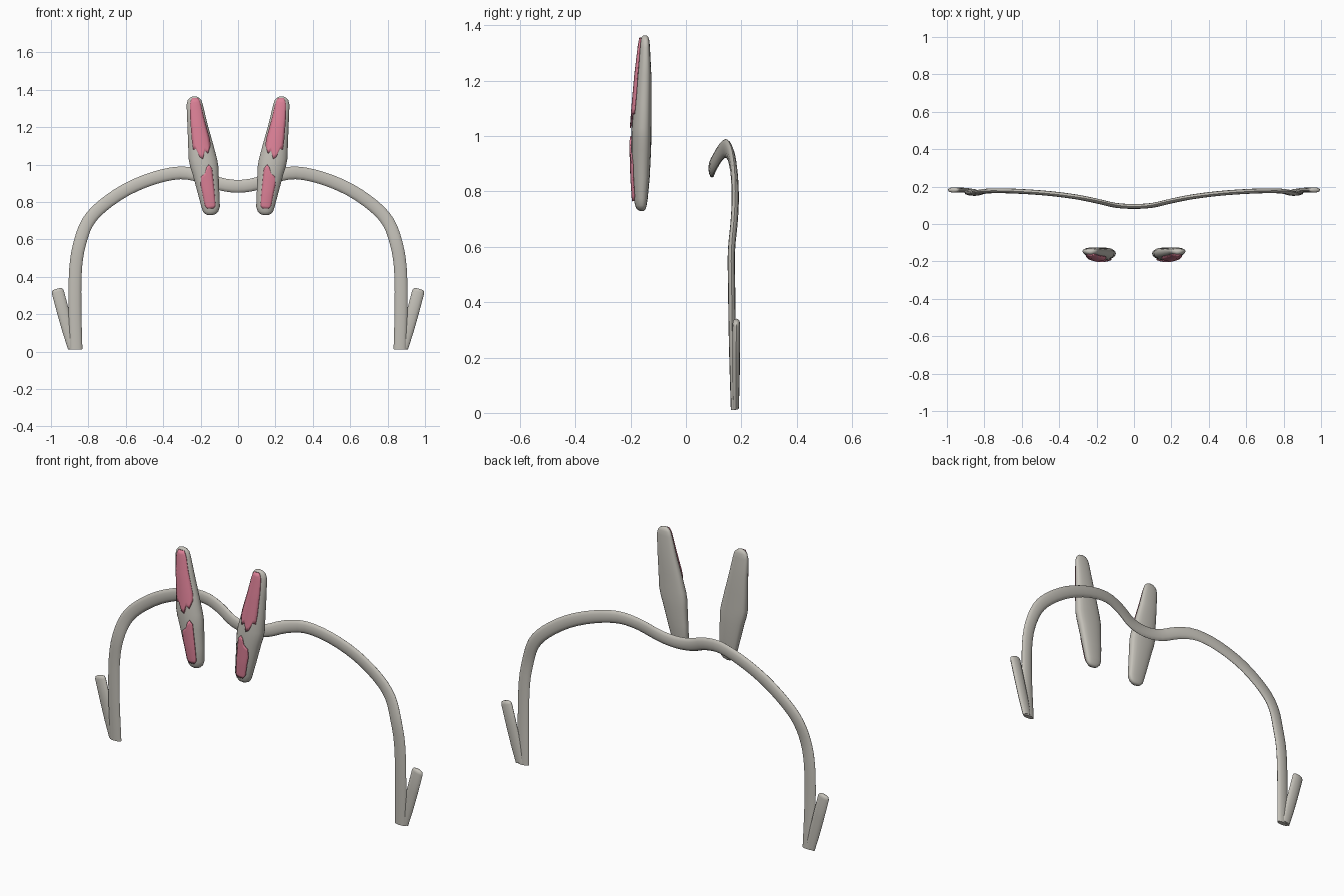
import bpy, bmesh, math
from mathutils import Vector

if "Cube" in bpy.data.objects:
    bpy.data.objects.remove(bpy.data.objects["Cube"])

def material(name, rgb):
    m = bpy.data.materials.new(name)
    m.diffuse_color = (*rgb, 1)
    m.use_nodes = True
    m.node_tree.nodes["Principled BSDF"].inputs["Base Color"].default_value = m.diffuse_color
    return m

GREY = material("warm_grey", (0.55, 0.53, 0.48))
PINK = material("pink", (0.72, 0.22, 0.31))

def finish(name, bm, mat, angle=50):
    bmesh.ops.recalc_face_normals(bm, faces=bm.faces)
    me = bpy.data.meshes.new(name)
    bm.to_mesh(me)
    bm.free()
    ob = bpy.data.objects.new(name, me)
    bpy.context.collection.objects.link(ob)
    me.materials.append(mat)
    bpy.ops.object.select_all(action='DESELECT')
    bpy.context.view_layer.objects.active = ob
    ob.select_set(True)
    bpy.ops.object.shade_smooth_by_angle(angle=math.radians(angle))
    return ob

def loft(bm, rings):
    """Skin a list of point rings and close both ends."""
    rows = [[bm.verts.new(p) for p in r] for r in rings]
    n = len(rows[0])
    for a, b in zip(rows, rows[1:]):
        for i in range(n):
            j = (i + 1) % n
            bm.faces.new((a[i], a[j], b[j], b[i]))
    bm.faces.new(rows[0])
    bm.faces.new(rows[-1])

def smooth_path(pts, steps=3):
    """Catmull-Rom through the points."""
    p = [pts[0] * 2 - pts[1]] + pts + [pts[-1] * 2 - pts[-2]]
    out = []
    for i in range(1, len(p) - 2):
        a, b, c, d = p[i - 1:i + 3]
        for s in range(steps):
            t = s / steps
            out.append(0.5 * (2 * b + (c - a) * t + (2 * a - 5 * b + 4 * c - d) * t * t
                              + (3 * b - a - 3 * c + d) * t ** 3))
    return out + [pts[-1]]

def sweep(path, wide, thick, scales=None, sides=12):
    """Flattened oval tube along a path lying roughly in the xz plane."""
    rings = []
    for i, p in enumerate(path):
        t = (path[min(i + 1, len(path) - 1)] - path[max(i - 1, 0)]).normalized()
        u = Vector((0, 1, 0)).cross(t).normalized()
        v = t.cross(u)
        k = scales[i] if scales else 1
        rings.append([p + u * (wide * k * math.cos(a)) + v * (thick * k * math.sin(a))
                      for a in (2 * math.pi * j / sides for j in range(sides))])
    return rings

def lerp_rows(rows, z):
    """Interpolate a table of (z, values...) at height z."""
    z = min(max(z, rows[0][0]), rows[-1][0])
    for a, b in zip(rows, rows[1:]):
        if z <= b[0]:
            t = (z - a[0]) / (b[0] - a[0])
            return [p + (q - p) * t for p, q in zip(a[1:], b[1:])]

# Bridge wire: arched over both sides with a dip in the middle
half = [(0.1, 0.1, 0.898), (0.2, 0.123, 0.938), (0.31, 0.145, 0.956), (0.45, 0.163, 0.928),
        (0.6, 0.174, 0.865), (0.73, 0.178, 0.775), (0.805, 0.174, 0.69), (0.846, 0.164, 0.58),
        (0.868, 0.165, 0.45), (0.872, 0.168, 0.25), (0.866, 0.175, 0.012)]
pts = [Vector((-x, y, z)) for x, y, z in reversed(half)] + [Vector((0, 0.094, 0.884))] \
    + [Vector(p) for p in half]
bm = bmesh.new()
loft(bm, sweep(smooth_path(pts), 0.034, 0.013))
finish("bridge_wire", bm, GREY)

# Short hooks turned up at the ends of the wire
for side, label in ((-1, "left"), (1, "right")):
    a, b = Vector((side * 0.883, 0.18, 0.018)), Vector((side * 0.968, 0.182, 0.336))
    bm = bmesh.new()
    loft(bm, sweep([a.lerp(b, t) for t in (0, 0.3, 0.6, 0.95, 0.985, 1)], 0.033, 0.014,
                   (0.8, 0.95, 1, 1, 0.85, 0.5)))
    finish(label + "_hook", bm, GREY)

# Pad table: height, inner x, outer x, front y, back y
PAD = [(0.73, 0.135, 0.160, -0.168, -0.152), (0.737, 0.118, 0.177, -0.178, -0.146),
       (0.75, 0.105, 0.188, -0.184, -0.142), (0.775, 0.097, 0.196, -0.189, -0.138),
       (0.85, 0.100, 0.216, -0.194, -0.131), (0.95, 0.104, 0.243, -0.197, -0.126),
       (0.99, 0.105, 0.256, -0.197, -0.125), (1.03, 0.112, 0.264, -0.196, -0.125),
       (1.12, 0.136, 0.267, -0.189, -0.125), (1.22, 0.164, 0.271, -0.180, -0.125),
       (1.32, 0.188, 0.275, -0.168, -0.130), (1.345, 0.196, 0.269, -0.165, -0.132),
       (1.358, 0.208, 0.257, -0.161, -0.136), (1.364, 0.222, 0.243, -0.154, -0.142)]

def pad_ring(row, sides=20):
    z, x0, x1, yf, yb = row
    cx, w, mid = (x0 + x1) / 2, (x1 - x0) / 2, yf * 0.4 + yb * 0.6
    ring = []
    for j in range(sides):
        a = 2 * math.pi * j / sides
        s = math.sin(a)
        # domed front, flatter back
        y = mid + (yf - mid) * s if s >= 0 else mid + (yb - mid) * abs(s) ** 0.6
        ring.append((cx + w * math.cos(a), y, z))
    return ring

def pad_front(x, z):
    x0, x1, yf, yb = lerp_rows(PAD, z)
    mid = yf * 0.4 + yb * 0.6
    k = (x - (x0 + x1) / 2) / ((x1 - x0) / 2)
    return mid + (yf - mid) * math.sqrt(max(0, 1 - k * k))

# Pink patch table: height, inner x, outer x
PATCH = [(0.765, 0.132, 0.163), (0.78, 0.121, 0.177), (0.85, 0.126, 0.19), (0.95, 0.136, 0.213),
         (1.0, 0.142, 0.228), (1.13, 0.15, 0.246), (1.25, 0.183, 0.255), (1.33, 0.201, 0.256),
         (1.355, 0.214, 0.245)]
LOWER = ([0.765] * 7, [0.98, 1.0, 0.985, 0.955, 0.945, 0.935, 0.89])
UPPER = ([1.10, 1.06, 1.075, 1.03, 1.04, 1.085, 1.08], [1.355] * 7)

def patch(name, lows, highs, side, steps=14):
    bm = bmesh.new()
    grid = []
    for i, (lo, hi) in enumerate(zip(lows, highs)):
        col = []
        for j in range(steps + 1):
            z = lo + (hi - lo) * j / steps
            x0, x1 = lerp_rows(PATCH, z)
            x = x0 + (x1 - x0) * i / (len(lows) - 1)
            col.append(bm.verts.new((side * x, pad_front(x, z) - 0.004, z)))
        grid.append(col)
    for a, b in zip(grid, grid[1:]):
        for j in range(steps):
            q = (a[j], b[j], b[j + 1], a[j + 1])
            bm.faces.new(q if side > 0 else q[::-1])
    ob = finish(name, bm, PINK)
    sol = ob.modifiers.new("thickness", 'SOLIDIFY')
    sol.thickness, sol.offset = 0.006, 0

# Two nose pads with their pink front patches
for side, label in ((-1, "left"), (1, "right")):
    bm = bmesh.new()
    loft(bm, [[(side * x, y, z) for x, y, z in pad_ring(r)] for r in PAD])
    finish(label + "_pad", bm, GREY, 60)
    patch(label + "_lower_patch", *LOWER, side)
    patch(label + "_upper_patch", *UPPER, side)
